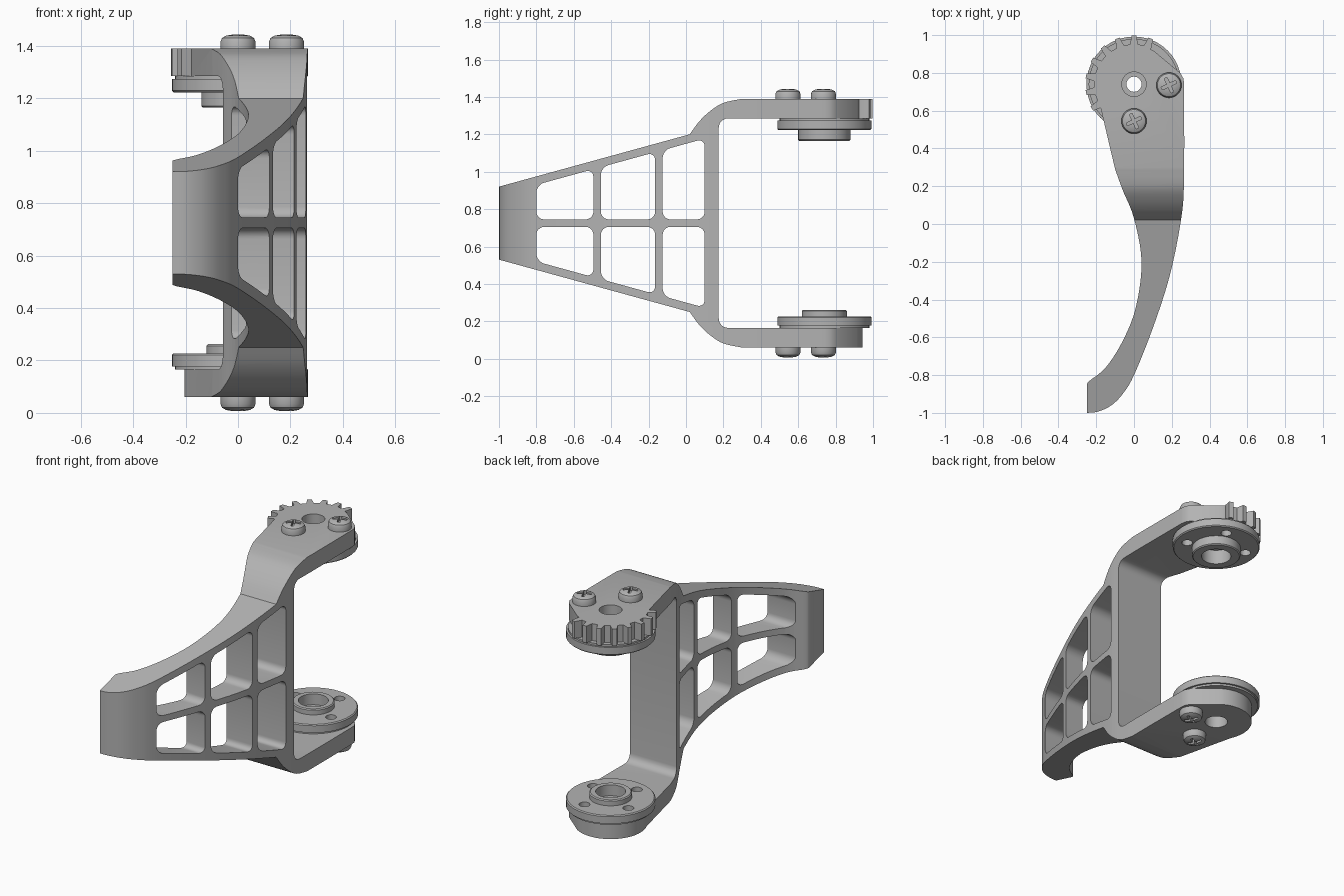
import bpy, bmesh, math
from mathutils import Vector, Matrix

cube = bpy.data.objects.get("Cube")
if cube:
    bpy.data.objects.remove(cube)

grey = bpy.data.materials.new("satin grey")
grey.use_nodes = True
grey.diffuse_color = (0.45, 0.45, 0.45, 1)
grey.node_tree.nodes["Principled BSDF"].inputs["Base Color"].default_value = grey.diffuse_color

MID = 0.725            # mirror height of the bracket
PIVOT = (0, 0.74)      # hinge axis in plan
SLOPE = 0.2745         # taper of the lattice blade


def finish(name, bm):
    bmesh.ops.remove_doubles(bm, verts=bm.verts, dist=1e-5)
    bmesh.ops.recalc_face_normals(bm, faces=bm.faces)
    mesh = bpy.data.meshes.new(name)
    bm.to_mesh(mesh)
    bm.free()
    mesh.materials.append(grey)
    ob = bpy.data.objects.new(name, mesh)
    bpy.context.collection.objects.link(ob)
    return ob


def prism(name, points, axis, lo, hi, fillet=0):
    """Extrude a plan (axis z) or side (axis x) outline."""
    place = (lambda a, b: (lo, a, b)) if axis == "x" else (lambda a, b: (a, b, lo))
    step = Vector((hi - lo, 0, 0)) if axis == "x" else Vector((0, 0, hi - lo))
    bm = bmesh.new()
    face = bm.faces.new([bm.verts.new(place(*p)) for p in points])
    ext = bmesh.ops.extrude_face_region(bm, geom=[face])["geom"]
    bmesh.ops.translate(bm, vec=step, verts=[v for v in ext if isinstance(v, bmesh.types.BMVert)])
    if fillet:
        run = [e for e in bm.edges
               if abs((e.verts[1].co - e.verts[0].co).normalized().dot(step.normalized())) > 0.99]
        bmesh.ops.bevel(bm, geom=run, offset=fillet, segments=6, profile=0.5, affect="EDGES")
    return finish(name, bm)


def lathe(name, profile, x, y, base, sign):
    bm = bmesh.new()
    vs = [bm.verts.new((r, 0, sign * h)) for r, h in profile]
    edges = [bm.edges.new((vs[i], vs[i - 1])) for i in range(len(vs)) if profile[i][0] + profile[i - 1][0] > 0]
    bmesh.ops.spin(bm, geom=vs + edges, cent=(0, 0, 0), axis=(0, 0, 1), angle=math.tau, steps=48)
    bmesh.ops.translate(bm, vec=(x, y, base), verts=bm.verts)
    return finish(name, bm)


def rod(x, y, r, lo, hi):
    return prism("cutter", arc((x, y), r, 0, 360, 32)[:-1], "z", lo, hi)


def boolean(ob, operation, *tools):
    """Apply the tools in turn and remove them."""
    for tool in tools:
        mod = ob.modifiers.new("cut", "BOOLEAN")
        mod.operation, mod.object, mod.solver = operation, tool, "EXACT"
        tool.hide_render = True
        bpy.context.view_layer.update()
        new = bpy.data.meshes.new_from_object(ob.evaluated_get(bpy.context.evaluated_depsgraph_get()))
        ob.modifiers.clear()
        ob.data = new
        bpy.data.objects.remove(tool)
    return ob


def arc(c, r, a0, a1, n):
    angles = [math.radians(a0 + (a1 - a0) * i / n) for i in range(n + 1)]
    return [(c[0] + r * math.cos(a), c[1] + r * math.sin(a)) for a in angles]


def smooth(points, n=5):
    """Catmull-Rom curve through the points."""
    p = [Vector(q) for q in [points[0]] + points + [points[-1]]]
    out = []
    for a, b, c, d in zip(p, p[1:], p[2:], p[3:]):
        for i in range(n):
            t = i / n
            out.append(tuple(b + (c - a) * t / 2 + (a * 2 - b * 5 + c * 4 - d) * t * t / 2
                             + (b * 3 - a - c * 3 + d) * t ** 3 / 2))
    return out + [tuple(points[-1])]


# Bracket plan: rounded hinge end, curved outer side, hooked tip, curved inner side
plan = arc(PIVOT, 0.205, 205, 58, 28)
plan += [(0.245, 0.8), (0.262, 0.77)]
plan += smooth([(0.265, 0.74), (0.265, 0.25), (0.25, 0.03), (0.19, -0.27), (0.1, -0.55), (0, -0.8),
                (-0.06, -0.9), (-0.12, -0.96), (-0.19, -0.993), (-0.25, -1)])
plan += smooth([(-0.25, -0.85), (-0.235, -0.83), (-0.15, -0.76), (-0.06, -0.62), (0.01, -0.44),
                (0.04, -0.2), (0, 0.03), (-0.06, 0.18), (-0.1, 0.29)])

# Bracket side: tapered blade, shoulders and two parallel arms, mirrored in height
upper = [(-1, 0.92)] + smooth([(0.02, 1.2), (0.07, 1.268), (0.13, 1.325), (0.2, 1.368), (0.3, 1.39)])
upper += [(1.1, 1.39), (1.1, 1.285)] + arc((0.225, 1.235), 0.05, 90, 180, 6)
side = upper + [(y, 2 * MID - z) for y, z in reversed(upper)]

bracket = prism("bracket", plan, "z", -0.1, 1.6)
boolean(bracket, "INTERSECT", prism("cutter", side, "x", -0.5, 0.5))

# Lattice windows
for y0, y1 in ((-0.8, -0.495), (-0.455, -0.165), (-0.125, 0.1)):
    for s in (1, -1):
        top = [0.15 + SLOPE * (y + 1) for y in (y0, y1)]
        window = [(y0, MID + s * 0.02), (y1, MID + s * 0.02), (y1, MID + s * top[1]), (y0, MID + s * top[0])]
        boolean(bracket, "DIFFERENCE", prism("cutter", window, "x", -0.6, 0.6, 0.042))

# Gear sector on the upper arm
teeth = []
for k in range(8):
    for da, r in ((-5.5, 0.212), (-3, 0.258), (3, 0.258), (5.5, 0.212)):
        teeth += arc(PIVOT, r, 70 + 20 * k + da, 0, 1)[:1]
gear = teeth + arc(PIVOT, 0.1, 200, 80, 8)
boolean(bracket, "UNION", prism("cutter", gear, "z", 1.285, 1.39))
boolean(bracket, "DIFFERENCE", rod(*PIVOT, 0.065, -0.2, 0.5), rod(*PIVOT, 0.065, 1, 1.6))
parts = [bracket]

# Round hinge horns and cross-head screws, one set for each arm
for label, s, inner, outer, boss, height in (("upper", -1, 1.285, 1.39, 0.14, 0.12),
                                             ("lower", 1, 0.165, 0.06, 0.12, 0.097)):
    profile = [(0.04, 0), (0.24, 0), (0.24, 0.012), (0.252, 0.012), (0.252, 0.056), (0.246, 0.062),
               (boss, 0.062), (boss, height - 0.006), (boss - 0.006, height), (0.085, height),
               (0.085, 0.03), (0.04, 0.03)]
    horn = lathe(label + "_horn", profile, *PIVOT, inner, s)
    for x, y in arc(PIVOT, 0.178, -21, 339, 4)[:4]:
        lo, hi = sorted((inner + s * 0.015, inner + s * 0.2))
        boolean(horn, "DIFFERENCE", rod(x, y, 0.031, lo, hi))
    parts.append(horn)

    head = [(0, 0), (0.067, 0), (0.067, 0.026), (0.061, 0.04), (0.045, 0.049), (0.022, 0.053), (0, 0.054)]
    for spot, (x, y) in (("front", (0, 0.545)), ("side", (0.185, 0.735))):
        screw = lathe(f"{label}_{spot}_screw", head, x, y, outer, -s)
        lo, hi = sorted((outer - s * 0.025, outer - s * 0.2))
        for turn in (25, 115):
            rot = Matrix.Rotation(math.radians(turn), 2)
            slot = [tuple(rot @ Vector(c) + Vector((x, y)))
                    for c in ((-0.042, -0.008), (0.042, -0.008), (0.042, 0.008), (-0.042, 0.008))]
            boolean(screw, "DIFFERENCE", prism("cutter", slot, "z", lo, hi))
        parts.append(screw)

# Smooth curved surfaces, keep hard edges
bpy.ops.object.select_all(action="DESELECT")
for ob in parts:
    ob.select_set(True)
bpy.context.view_layer.objects.active = bracket
bpy.ops.object.shade_smooth_by_angle(angle=math.radians(28))
